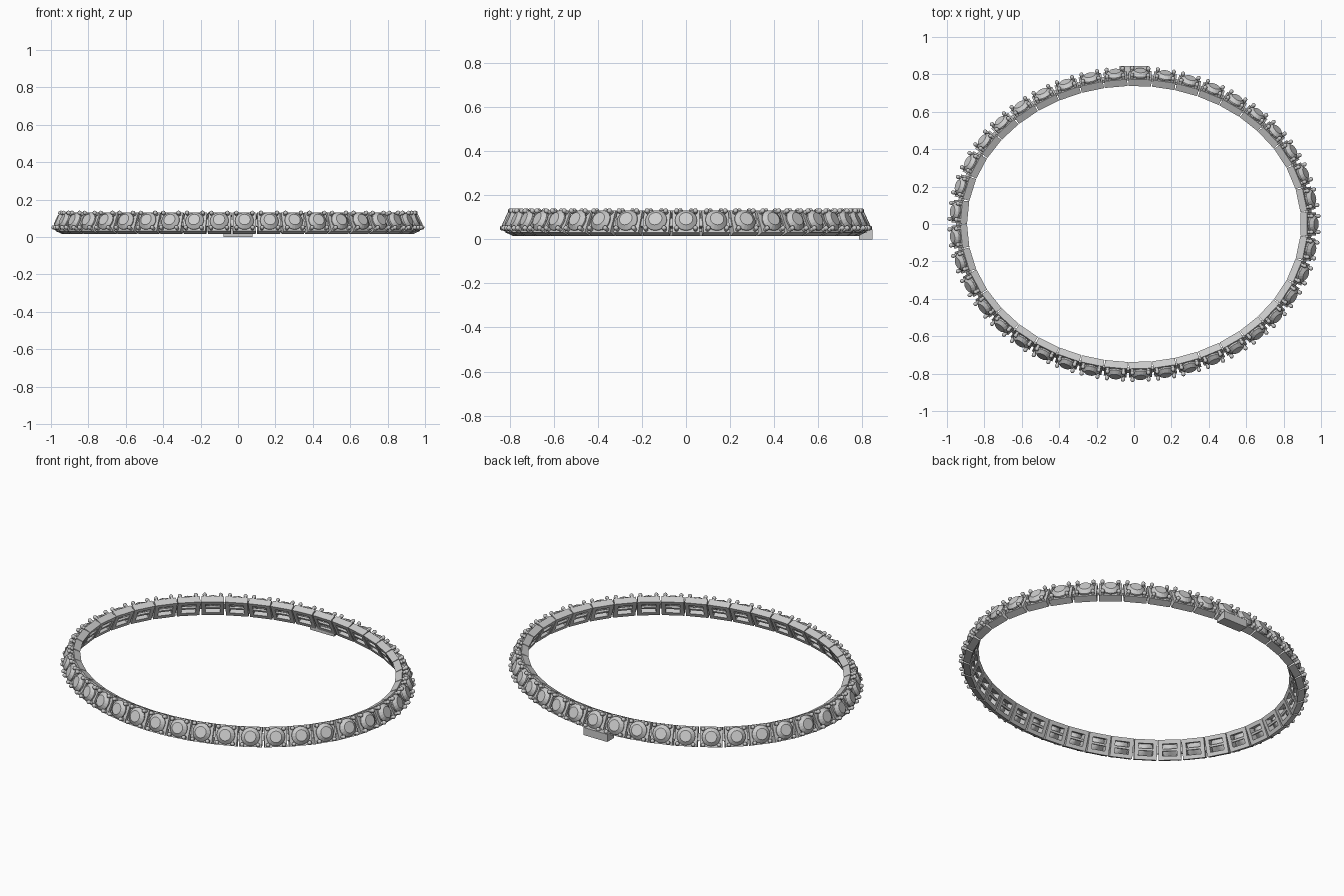
import bpy, bmesh, math
from mathutils import Matrix, Vector

cube = bpy.data.objects.get("Cube")
if cube:
    bpy.data.objects.remove(cube, do_unlink=True)

LINKS = 41
TILT = math.radians(25)
RX, RY, RZ = 0.913, 0.76, 0.065     # centre line of the links' inner faces


def material(name, grey):
    m = bpy.data.materials.new(name)
    m.use_nodes = True
    colour = (grey, grey, grey, 1)
    m.diffuse_color = colour
    m.node_tree.nodes["Principled BSDF"].inputs["Base Color"].default_value = colour
    return m


silver = material("silver_grey", 0.6)


# Local link axes: x along the bracelet, y up the link, z outward
def box(bm, size, centre):
    mat = Matrix.Translation(centre) @ Matrix.Diagonal((*size, 1))
    bmesh.ops.create_cube(bm, size=1, matrix=mat)


def cone(bm, r1, r2, z1, z2, sides, x=0, y=0, caps=True):
    mat = Matrix.Translation((x, y, (z1 + z2) / 2))
    bmesh.ops.create_cone(bm, cap_ends=caps, segments=sides, radius1=r1,
                          radius2=r2, depth=z2 - z1, matrix=mat)


def finish(bm, name):
    me = bpy.data.meshes.new(name)
    bm.to_mesh(me)
    bm.free()
    me.materials.append(silver)
    return me


def make_frame():
    bm = bmesh.new()
    w, h, d, rim = 0.122, 0.11, 0.04, 0.022
    for s in (-1, 1):
        box(bm, (w, rim, d), (0, s * (h - rim) / 2, d / 2))
        box(bm, (rim, h - 2 * rim, d), (s * (w - rim) / 2, 0, d / 2))
    # Crossbar in the open back, and hinge to the next link
    box(bm, (w - 2 * rim, 0.012, 0.012), (0, 0, 0.008))
    box(bm, (0.03, 0.04, 0.015), (w / 2 + 0.006, 0, 0.022))
    # Collar that holds the stone
    cone(bm, 0.042, 0.05, 0.03, 0.048, 16, caps=False)
    return finish(bm, "link_frame")


def make_stone():
    bm = bmesh.new()
    cone(bm, 0.008, 0.05, 0.015, 0.046, 16)
    cone(bm, 0.05, 0.05, 0.046, 0.051, 16)
    cone(bm, 0.05, 0.031, 0.051, 0.068, 16)
    return finish(bm, "stone")


def make_prongs():
    bm = bmesh.new()
    for x in (-0.043, 0.043):
        for y in (-0.043, 0.043):
            cone(bm, 0.009, 0.009, 0.03, 0.06, 8, x, y)
            bmesh.ops.create_uvsphere(bm, u_segments=10, v_segments=6, radius=0.0115,
                                      matrix=Matrix.Translation((x, y, 0.06)))
    for f in bm.faces:
        f.smooth = len(f.verts) < 5
    return finish(bm, "prongs")


# Evenly spaced positions along the oval, by arc length
steps = 4000
lengths = [0.0]
for i in range(steps):
    a = 2 * math.pi * (i + 0.5) / steps
    lengths.append(lengths[-1] + math.hypot(RX * math.sin(a), RY * math.cos(a)))

parts = [make_frame(), make_stone(), make_prongs()]
for k in range(LINKS):
    target = lengths[-1] * k / LINKS
    i = next(j for j, v in enumerate(lengths) if v >= target)
    a = 2 * math.pi * i / steps
    out = Vector((math.cos(a) / RX, math.sin(a) / RY, 0)).normalized()
    along = Vector((-out.y, out.x, 0))
    normal = out * math.cos(TILT) + Vector((0, 0, math.sin(TILT)))
    up = normal.cross(along)
    place = Matrix((along, up, normal)).transposed().to_4x4()
    place.translation = (RX * math.cos(a), RY * math.sin(a), RZ)
    for me in parts:
        ob = bpy.data.objects.new(f"{me.name}_{k + 1}", me)
        ob.matrix_world = place
        bpy.context.collection.objects.link(ob)

# Clasp block under the back
bm = bmesh.new()
box(bm, (0.156, 0.062, 0.045), (0, 0.815, 0.0225))
bpy.context.collection.objects.link(bpy.data.objects.new("clasp", finish(bm, "clasp")))
